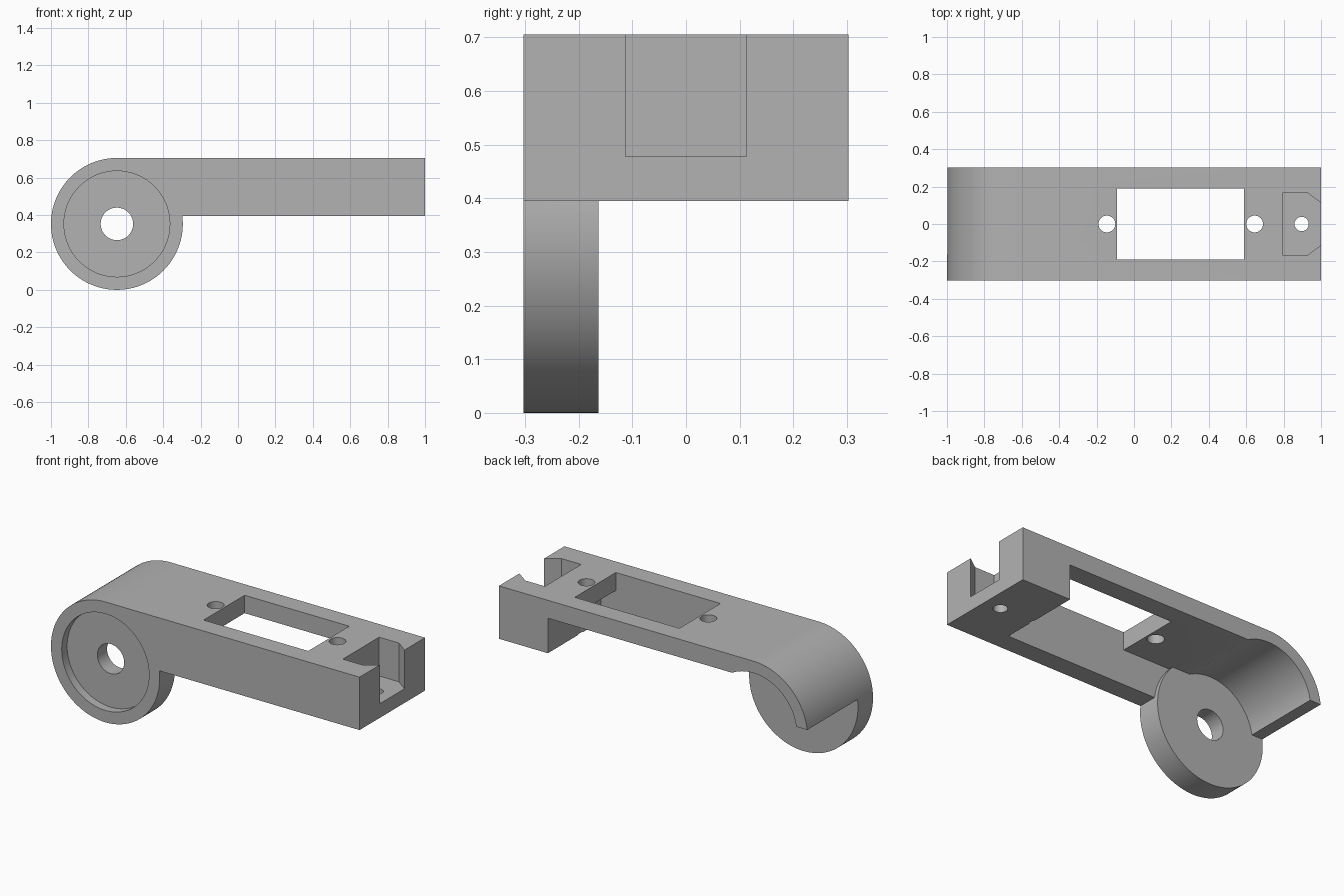
import bpy, bmesh
from math import cos, sin, asin, pi, radians

cube = bpy.data.objects.get("Cube")
if cube:
    bpy.data.objects.remove(cube, do_unlink=True)

# Main dimensions
R = 0.3525            # hub radius, also the height of the hub centre
CX = R - 1            # hub centre in x
W = 0.303             # half width
TOP, LOW, DECK = 2 * R, 0.395, 0.6
HUB_BACK, RAIL_BACK, BLOCK = -0.163, -0.19, 0.683
FAR = 1.2

grey = bpy.data.materials.new("mid grey")
grey.use_nodes = True
colour = (0.45, 0.45, 0.45, 1)
grey.diffuse_color = colour
grey.node_tree.nodes["Principled BSDF"].inputs["Base Color"].default_value = colour


def arc(r, a0, a1, n):
    """Points round the hub axis, in x and z."""
    return [(CX + r * cos(a0 + (a1 - a0) * i / n),
             R + r * sin(a0 + (a1 - a0) * i / n)) for i in range(n + 1)]


def prism(name, points, lo, hi, axis="y"):
    """Extrude an outline along y (xz outline) or z (xy outline)."""
    bm = bmesh.new()
    place = (lambda p: (p[0], lo, p[1])) if axis == "y" else (lambda p: (p[0], p[1], lo))
    face = bm.faces.new([bm.verts.new(place(p)) for p in points])
    new = bmesh.ops.extrude_face_region(bm, geom=[face])["geom"]
    shift = (0, hi - lo, 0) if axis == "y" else (0, 0, hi - lo)
    bmesh.ops.translate(bm, vec=shift, verts=[v for v in new if isinstance(v, bmesh.types.BMVert)])
    bmesh.ops.recalc_face_normals(bm, faces=bm.faces)
    mesh = bpy.data.meshes.new(name)
    bm.to_mesh(mesh)
    bm.free()
    mesh.materials.append(grey)
    obj = bpy.data.objects.new(name, mesh)
    bpy.context.collection.objects.link(obj)
    return obj


def rect(a0, a1, b0, b1):
    return [(a0, b0), (a1, b0), (a1, b1), (a0, b1)]


def disc(x, y, r, n=40):
    return [(x + r * cos(2 * pi * i / n), y + r * sin(2 * pi * i / n)) for i in range(n)]


# Round hub running into a straight arm
join = asin((LOW - R) / R)
outline = arc(R, pi / 2, 2 * pi + join, 80) + [(1, LOW), (1, TOP)]
body = prism("bracket_body", outline, -W, W)


def cut(points, lo, hi, axis="y"):
    cutter = prism("cutter", points, lo, hi, axis)
    cutter.hide_render = True
    mod = body.modifiers.new("cut", "BOOLEAN")
    mod.operation, mod.solver, mod.object = "DIFFERENCE", "EXACT", cutter
    bpy.context.view_layer.objects.active = body
    bpy.ops.object.modifier_apply(modifier=mod.name)
    bpy.data.objects.remove(cutter, do_unlink=True)


# Hollow under the deck, behind the hub
cut(rect(CX, BLOCK, -0.1, DECK), HUB_BACK, FAR)
cut(arc(0.283, 0, 2 * pi, 72)[:-1], HUB_BACK, FAR)
cut(rect(-FAR, CX + 0.05, -0.1, LOW), HUB_BACK, FAR)

# Thinner side rail beyond the hub
cut(arc(R, join - 0.1, asin((DECK - R) / R), 16) + [(BLOCK, DECK), (BLOCK, 0.3)],
    RAIL_BACK, HUB_BACK + 0.02)

# Front recess and axle hole
cut(arc(0.283, 0, 2 * pi, 72)[:-1], -FAR, -W + 0.05)
cut(disc(CX, R, 0.087), -FAR, FAR)

# Deck window, screw holes, end pocket and its pin hole
cut(rect(-0.09, 0.588, RAIL_BACK, -RAIL_BACK), 0.5, 1, "z")
for x in (-0.145, 0.645):
    cut(disc(x, 0, 0.045), -0.1, 1, "z")
half = [(0.797, 0.168), (0.925, 0.168), (1, 0.113), (1.1, 0.113)]
cut(half + [(x, -y) for x, y in reversed(half)], 0.478, 1, "z")
cut(disc(0.896, 0, 0.038), 0.1, 1, "z")

bpy.ops.object.select_all(action="DESELECT")
body.select_set(True)
bpy.context.view_layer.objects.active = body
bpy.ops.object.shade_smooth_by_angle(angle=radians(30))
